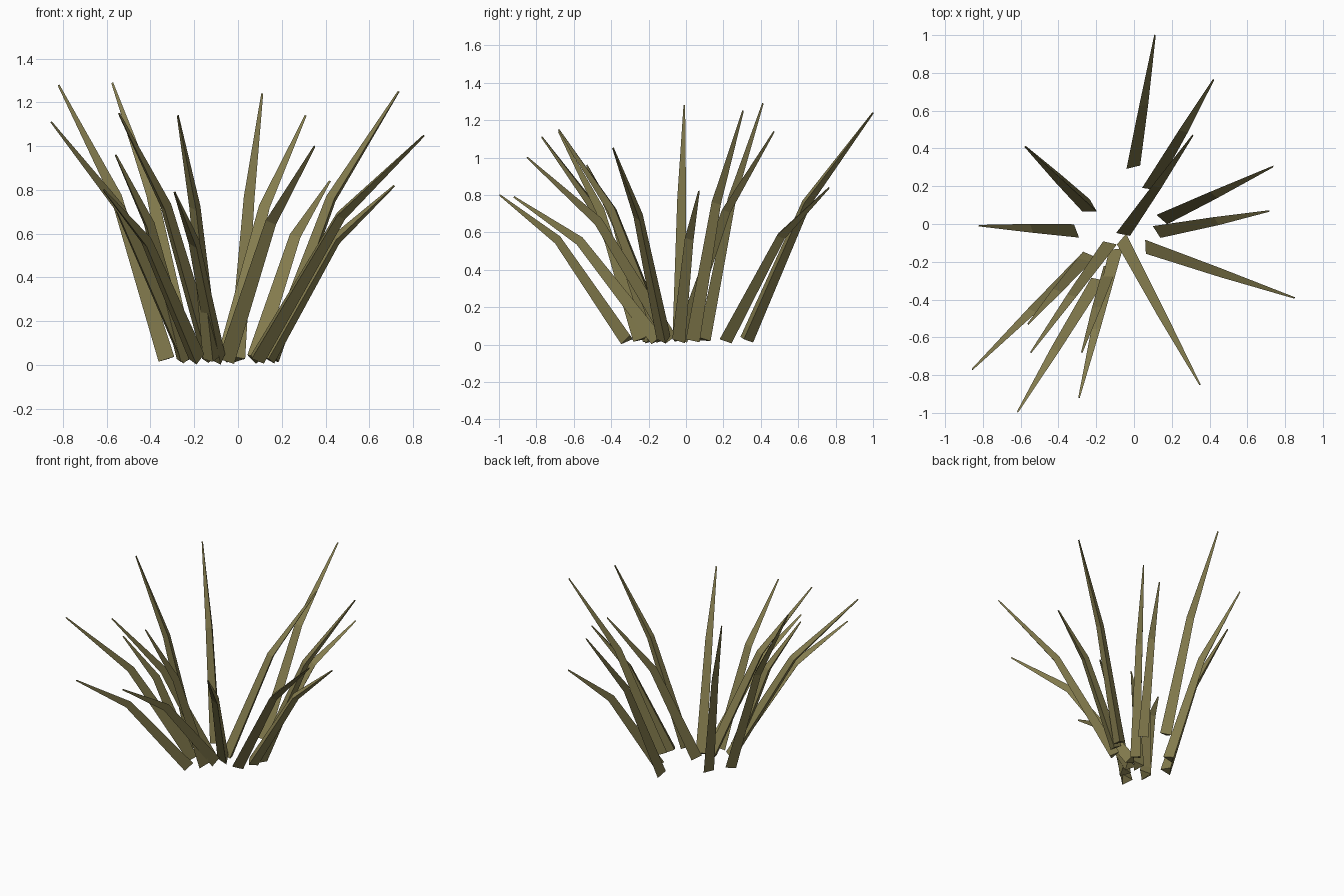
import bpy, bmesh, math
from mathutils import Vector

if "Cube" in bpy.data.objects:
    bpy.data.objects.remove(bpy.data.objects["Cube"])

# One dry olive colour for every blade
olive = bpy.data.materials.new("dry_olive_green")
olive.use_nodes = True
colour = (0.23, 0.20, 0.075, 1)
olive.diffuse_color = colour
olive.node_tree.nodes["Principled BSDF"].inputs["Base Color"].default_value = colour

RADIUS = 0.044


def ring(bm, centre, angle, axis, radius):
    """Triangle across the axis with one corner at the given heading."""
    turn = Vector((0, 0, 1)).rotation_difference(axis)
    verts = []
    for i in range(3):
        a = angle + i * math.tau / 3
        offset = Vector((math.cos(a), math.sin(a), 0)) * radius
        verts.append(bm.verts.new(centre + turn @ offset))
    return verts


def blade(name, root, tip, twist=26):
    """Three-sided blade: root, one bend, narrow blunt tip."""
    root, tip = Vector((*root, 0.027)), Vector(tip)
    span = tip - root
    short = 1.25 - tip.z
    across, up = 0.47 + 0.15 * short, 0.6 + 0.2 * short
    bend = root + Vector((span.x * across, span.y * across, span.z * up))
    angle = math.atan2(span.y, span.x) + math.radians(twist)
    lower, upper = (bend - root).normalized(), (tip - bend).normalized()

    bm = bmesh.new()
    rings = [
        ring(bm, root, angle, lower, RADIUS),
        ring(bm, bend, angle, (lower + upper).normalized(), RADIUS * 0.67),
        ring(bm, tip, angle, upper, RADIUS * 0.12),
    ]
    bm.faces.new(rings[0][::-1])
    bm.faces.new(rings[-1])
    for a, b in zip(rings, rings[1:]):
        for i in range(3):
            j = (i + 1) % 3
            bm.faces.new((a[i], a[j], b[j], b[i]))
    bmesh.ops.recalc_face_normals(bm, faces=bm.faces)
    mesh = bpy.data.meshes.new(name)
    bm.to_mesh(mesh)
    bm.free()
    mesh.materials.append(olive)
    bpy.context.collection.objects.link(bpy.data.objects.new(name, mesh))


# Root (x, y), tip (x, y, z) and, where it differs, twist of each blade
blades = {
    "back_blade": ((-0.01, 0.32), (0.11, 1.0, 1.24)),
    "back_left_low_blade": ((0.08, 0.205), (0.42, 0.765, 0.84)),
    "back_left_tall_blade": ((-0.055, -0.035), (0.31, 0.47, 1.14)),
    "left_tall_blade": ((0.16, 0.04), (0.735, 0.305, 1.25)),
    "left_low_blade": ((0.135, -0.03), (0.715, 0.07, 0.82)),
    "left_front_blade": ((0.08, -0.117), (0.85, -0.39, 1.05)),
    "front_left_blade": ((-0.05, -0.09), (0.35, -0.85, 1.0)),
    "front_low_blade": ((-0.09, -0.15), (-0.29, -0.92, 0.79)),
    "front_tall_blade": ((-0.12, -0.24), (-0.275, -0.68, 1.14)),
    "front_right_low_blade": ((-0.19, -0.31), (-0.615, -0.995, 0.80)),
    "front_right_tall_blade": ((-0.13, -0.12), (-0.545, -0.68, 1.15)),
    "right_front_tall_blade": ((-0.24, -0.18), (-0.855, -0.77, 1.11)),
    "right_front_short_blade": ((-0.25, -0.19), (-0.56, -0.53, 0.96)),
    "right_blade": ((-0.324, -0.045), (-0.82, -0.01, 1.28)),
    "back_right_blade": ((-0.235, 0.088), (-0.575, 0.41, 1.29), -46),
}
for name, shape in blades.items():
    blade(name, *shape)
